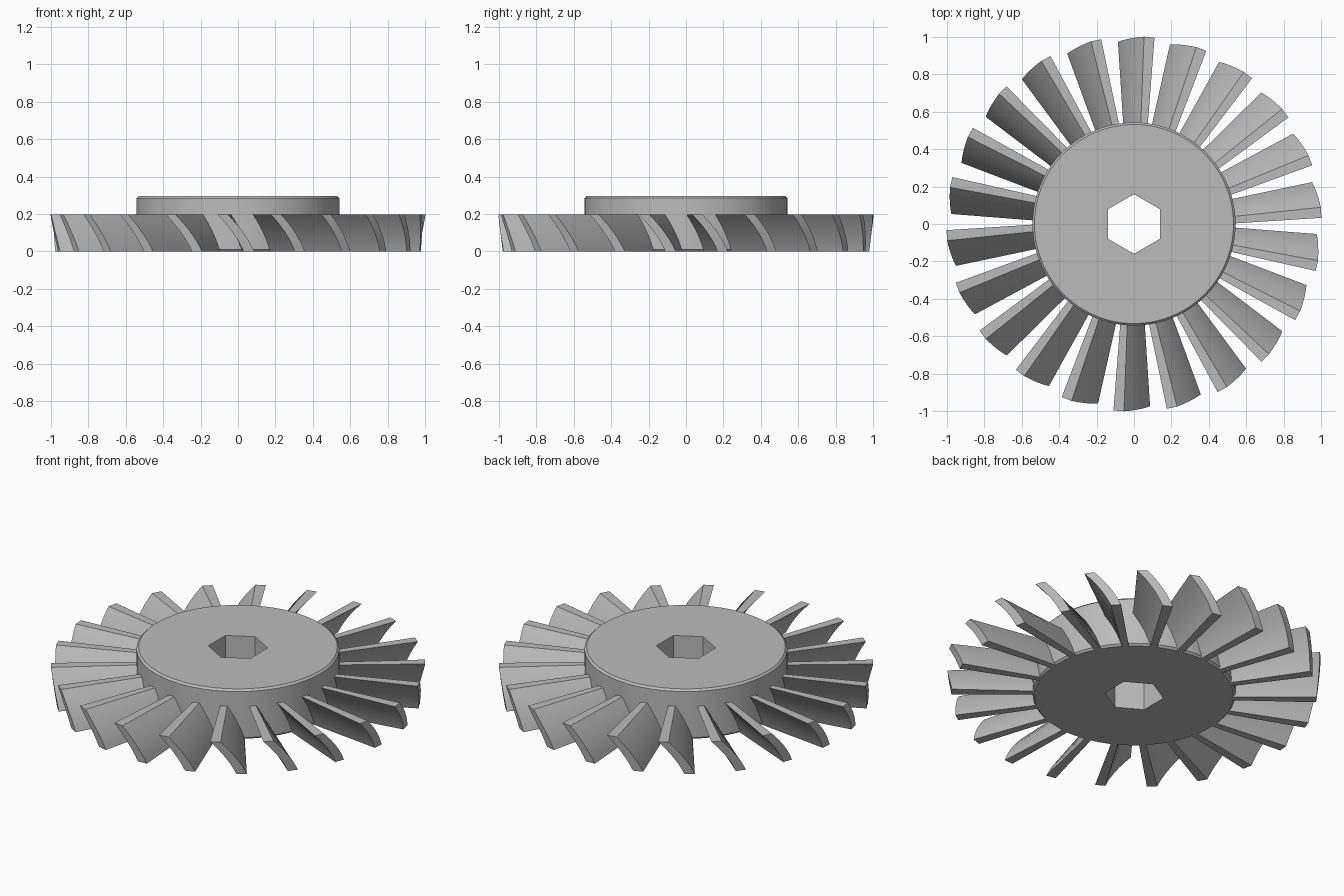
import bpy, bmesh
from math import sin, cos, pi, sqrt, radians

cube = bpy.data.objects.get("Cube")
if cube:
    bpy.data.objects.remove(cube, do_unlink=True)

BLADES = 22
HUB_R, HUB_H, CHAMFER = 0.543, 0.295, 0.011
BLADE_H, STEPS = 0.197, 8
HEX_FLAT = 0.138

metal = bpy.data.materials.new("grey metal")
metal.use_nodes = True
colour = (0.5, 0.5, 0.5, 1)
metal.diffuse_color = colour
metal.node_tree.nodes["Principled BSDF"].inputs["Base Color"].default_value = colour


def to_mesh(bm, name):
    bmesh.ops.recalc_face_normals(bm, faces=bm.faces)
    mesh = bpy.data.meshes.new(name)
    bm.to_mesh(mesh)
    bm.free()
    mesh.materials.append(metal)
    return mesh


def place(mesh, name, turn=0):
    obj = bpy.data.objects.new(name, mesh)
    obj.rotation_euler.z = turn
    bpy.context.collection.objects.link(obj)
    return obj


def skin(bm, loops, closed):
    """Join neighbouring vertex loops with quads."""
    pairs = list(zip(loops, loops[1:]))
    if closed:
        pairs.append((loops[-1], loops[0]))
    for a, b in pairs:
        n = len(a)
        for i in range(n):
            j = (i + 1) % n
            bm.faces.new((a[i], a[j], b[j], b[i]))


# Hub: chamfered disc with a hexagonal bore
def hexagon(a):
    sixth = pi / 3
    return HEX_FLAT / cos((a + sixth / 2) % sixth - sixth / 2)


def circle(r):
    return lambda a: r


bm = bmesh.new()
rim = HUB_R - CHAMFER
profile = [(hexagon, 0), (circle(rim), 0), (circle(HUB_R), CHAMFER),
           (circle(HUB_R), HUB_H - CHAMFER), (circle(rim), HUB_H), (hexagon, HUB_H)]
rings = []
SEG = 96
for radius, z in profile:
    angles = [2 * pi * i / SEG for i in range(SEG)]
    rings.append([bm.verts.new((radius(a) * cos(a), radius(a) * sin(a), z)) for a in angles])
skin(bm, rings, True)
parts = [place(to_mesh(bm, "hub"), "hub")]

# Blade: curved slanted section, widening from the hub to a slightly tapered tip
bm = bmesh.new()
sections = []
for k in range(STEPS + 1):
    s = k / STEPS
    mid = -0.058 + 0.14 * (0.6 * s + 0.4 * s * s)
    tip = 0.978 + 0.025 * s
    loop = []
    for root, side in ((True, -1), (True, 1), (False, 1), (False, -1)):
        t = mid + side * 0.028
        if root:
            t *= 0.64
        r = 0.5 if root else tip
        loop.append(bm.verts.new((t, sqrt(r * r - t * t), s * BLADE_H)))
    sections.append(loop)
skin(bm, sections, False)
bm.faces.new(sections[0])
bm.faces.new(sections[-1])
blade = to_mesh(bm, "blade")
for i in range(BLADES):
    parts.append(place(blade, f"blade_{i + 1}", 2 * pi * i / BLADES))

# Smooth curved faces, keep edges crisp
bpy.ops.object.select_all(action='DESELECT')
for obj in parts[:2]:
    obj.select_set(True)
bpy.context.view_layer.objects.active = parts[0]
bpy.ops.object.shade_smooth_by_angle(angle=radians(30))
